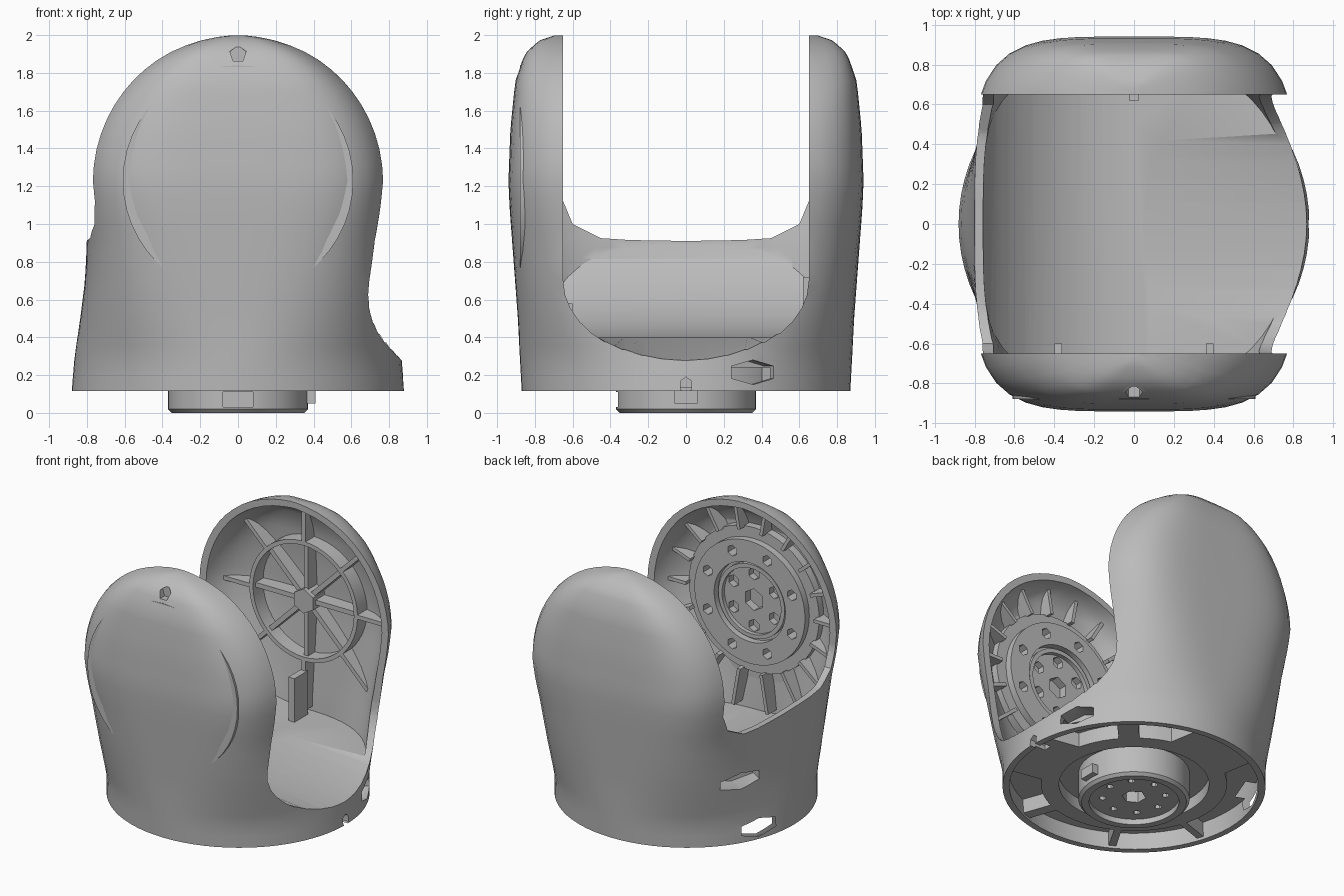
import bpy, bmesh
from math import sin, cos, pi, radians
from mathutils import Matrix, Vector

if "Cube" in bpy.data.objects:
    bpy.data.objects.remove(bpy.data.objects["Cube"])

grey = bpy.data.materials.new("matte_grey")
grey.use_nodes = True
grey.diffuse_color = (0.5, 0.5, 0.5, 1)
grey.node_tree.nodes["Principled BSDF"].inputs["Base Color"].default_value = (0.5, 0.5, 0.5, 1)

AXIS = 1.23   # height of the pivot axis through both ears
DOME = 0.77   # radius of the ear tops
WALL = 0.045
TROUGH = 0.83  # radius of the curved floor about the pivot axis


def finish(bm, name):
    bmesh.ops.recalc_face_normals(bm, faces=bm.faces)
    mesh = bpy.data.meshes.new(name)
    bm.to_mesh(mesh)
    bm.free()
    mesh.materials.append(grey)
    ob = bpy.data.objects.new(name, mesh)
    bpy.context.scene.collection.objects.link(ob)
    return ob


def activate(ob):
    bpy.ops.object.select_all(action="DESELECT")
    ob.select_set(True)
    bpy.context.view_layer.objects.active = ob


def combine(ob, tools, operation="DIFFERENCE"):
    activate(ob)
    for tool in tools:
        mod = ob.modifiers.new("cut", "BOOLEAN")
        mod.operation, mod.solver, mod.object = operation, "EXACT", tool
        mod.use_self = operation == "INTERSECT"
        bpy.ops.object.modifier_apply(modifier=mod.name)
    for tool in tools:
        bpy.data.objects.remove(tool)
    return ob


def smooth(ob, angle=32):
    activate(ob)
    bpy.ops.object.shade_smooth_by_angle(angle=radians(angle))


def lookup(table, z):
    for low, high in zip(table, table[1:]):
        if z <= high[0]:
            f = max(0, (z - low[0]) / (high[0] - low[0]))
            return [p + (q - p) * f for p, q in zip(low[1:], high[1:])]
    return table[-1][1:]


# Height, half width, half depth and squareness of the body sections
SECTIONS = [(0.12, 0.88, 0.87, 2), (0.3, 0.865, 0.88, 2.05), (0.5, 0.835, 0.89, 2.5),
            (0.7, 0.81, 0.905, 3), (0.9, 0.8, 0.92, 3.5), (1.1, 0.81, 0.935, 4),
            (1.23, 0.815, 0.94, 4.2), (1.5, 0.815, 0.93, 4.2), (1.75, 0.815, 0.905, 4.4),
            (1.9, 0.815, 0.855, 4.8), (1.97, 0.815, 0.78, 5), (2.0, 0.815, 0.69, 5)]


def body_solid(name, bottom, top, inset=0.0, sides=72):
    rows = []
    steps = 14
    for i in range(steps + 1):
        z = bottom + (min(top, AXIS) - bottom) * i / steps
        rows.append((z, *lookup(SECTIONS, z)))
    if top > AXIS:
        for i in range(1, 15):
            t = radians(87) * i / 14
            a, d, n = lookup(SECTIONS, AXIS + DOME * sin(t))
            rows.append((AXIS + (DOME - inset) * sin(t), (a - inset) * cos(t) + inset, d, n))
    bm = bmesh.new()
    rings = []
    for z, a, d, n in rows:
        loop = []
        for k in range(sides):
            c, s = cos(2 * pi * k / sides), sin(2 * pi * k / sides)
            r = (abs(c) ** n + abs(s) ** n) ** (-1 / n)
            loop.append(bm.verts.new(((a - inset) * c * r, (d - inset) * s * r, z)))
        rings.append(loop)
    for lo, hi in zip(rings, rings[1:]):
        for k in range(sides):
            j = (k + 1) % sides
            bm.faces.new((lo[k], lo[j], hi[j], hi[k]))
    bm.faces.new(rings[0])
    bm.faces.new(rings[-1])
    return finish(bm, name)


def opening(name, profile, x_in, x_out, floor):
    """Cutter drawn side-on and run along x, kept above the floor at its inner end."""
    bm = bmesh.new()
    inner = [bm.verts.new((x_in, y, max(z, floor))) for y, z in profile]
    outer = [bm.verts.new((x_out, y, z)) for y, z in profile]
    bm.faces.new(inner)
    bm.faces.new(outer)
    for k in range(len(profile)):
        j = k - 1
        bm.faces.new((inner[j], inner[k], outer[k], outer[j]))
    return finish(bm, name)


def box(name, lo, hi):
    lo, hi = Vector(lo), Vector(hi)
    bm = bmesh.new()
    bmesh.ops.create_cube(bm, size=1, matrix=Matrix.Translation((lo + hi) / 2)
                          @ Matrix.Diagonal((*(hi - lo), 1)))
    return finish(bm, name)


def cylinder(name, radius, lo, hi, axis="Z", x=0, other=None, sides=48, tip=None):
    """Cylinder from lo to hi along y (centred on the pivot) or along z."""
    if axis == "Y":
        z = AXIS if other is None else other
        place = Matrix.Translation((x, (lo + hi) / 2, z)) @ Matrix.Rotation(pi / 2, 4, "X")
    else:
        place = Matrix.Translation((x, other or 0, (lo + hi) / 2))
    bm = bmesh.new()
    bmesh.ops.create_cone(bm, cap_ends=True, segments=sides, radius1=tip or radius,
                          radius2=radius, depth=hi - lo, matrix=place)
    return finish(bm, name)


def ring(name, outer, inner, lo, hi, axis="Z"):
    return combine(cylinder(name, outer, lo, hi, axis),
                   [cylinder("bore", inner, lo - 0.1, hi + 0.1, axis)])


def ribs(name, count, r_in, r_out, lo, hi, thick, axis="Z", start=0.0):
    bm = bmesh.new()
    mid = (lo + hi) / 2
    origin = Vector((0, mid, AXIS)) if axis == "Y" else Vector((0, 0, mid))
    size = (r_out - r_in, hi - lo, thick) if axis == "Y" else (r_out - r_in, thick, hi - lo)
    for k in range(count):
        place = (Matrix.Translation(origin) @ Matrix.Rotation(start + 2 * pi * k / count, 4, axis)
                 @ Matrix.Translation(((r_in + r_out) / 2, 0, 0)) @ Matrix.Diagonal((*size, 1)))
        bmesh.ops.create_cube(bm, size=1, matrix=place)
    return finish(bm, name)


def slot(angle, z, length, height):
    """Long six-sided cutter through the wall."""
    bm = bmesh.new()
    place = (Matrix.Rotation(radians(angle), 4, "Z") @ Matrix.Translation((0.87, 0, z))
             @ Matrix.Diagonal((1, length, height, 1)) @ Matrix.Rotation(pi / 2, 4, "Y")
             @ Matrix.Rotation(pi / 2, 4, "Z"))
    bmesh.ops.create_cone(bm, cap_ends=True, segments=6, radius1=0.5, radius2=0.5,
                          depth=0.24, matrix=place)
    return finish(bm, "slot_cutter")


def clip(ob):
    return combine(ob, [body_solid("clip_volume", 0.13, 2, 0.025)], "INTERSECT")


def web_cutters():
    """Thin and wide webs left standing between the underside pockets."""
    webs = ((198, 0.05), (240, 0.05), (290, 0.08), (350, 0.5), (47, 0.14), (100, 0.55))
    return [ribs("web", 1, 0.5, 1.1, 0.05, 0.95, width, start=radians(angle))
            for angle, width in webs]


# Cavity above the floor, with a curved trough on the high side
trough_fill = combine(box("trough_fill", (-1, -1, 0.3), (0, 1, AXIS)),
                      [cylinder("trough", TROUGH, -1.1, 1.1, "Y", sides=96)])
upper = combine(body_solid("upper_cavity", 0.4, 2, WALL), [trough_fill])

# Underside pockets between the webs, deeper below the trough
deep = combine(body_solid("deep_pockets", 0.08, 0.8, WALL),
               [cylinder("trough_back", TROUGH + WALL, -1.1, 1.1, "Y", sides=96),
                box("half", (-0.05, -1, 0), (1, 1, 1)),
                cylinder("core", 0.62, 0, 1)] + web_cutters())
shallow = combine(body_solid("shallow_pockets", 0.07, 0.24, WALL),
                  [cylinder("core", 0.62, 0, 1)] + web_cutters())

# Outer shell: hollow body, two ears, low side opening and high side opening
low_side = [(0.65 * sin(radians(t)), 0.7 - 0.435 * cos(radians(t))) for t in range(-90, 91, 10)]
half = [(0.65, 1.12), (0.6, 1.0), (0.45, 0.925), (0.3, 0.915)]
high_side = [(-y, z) for y, z in half] + [(0, 0.91)] + half[::-1]
lid = [(0.65, 2.2), (-0.65, 2.2)]
shell = body_solid("yoke_shell", 0.115, 2)
combine(shell, [upper, deep, shallow,
                body_solid("underside_recess", 0.0, 0.135, WALL),
                cylinder("hub_groove", 0.5, 0.05, 0.22),
                opening("high_opening", high_side + lid, 0.6, -1.2, 0),
                opening("low_opening", low_side + lid, 0.02, 0.95, 0.405),
                slot(24, 0.215, 0.28, 0.13), slot(149, 0.58, 0.36, 0.12),
                slot(159, 0.2, 0.32, 0.13), slot(0, 0.145, 0.07, 0.09),
                cylinder("notch", 0.045, -1, -0.815, "Y", other=1.9, sides=5)])
smooth(shell)

# Front ear: bolted mounting disc with stiffening ribs
smooth(cylinder("front_backing_plate", 0.61, -0.878, -0.85, "Y"))
mount = cylinder("front_mount_disc", 0.45, -0.87, -0.74, "Y")
holes = [cylinder("recess", 0.29, -0.79, -0.7, "Y"),
         cylinder("shaft_hole", 0.08, -0.85, -0.7, "Y", sides=6)]
for count, reach, size in ((8, 0.37, 0.04), (6, 0.19, 0.045)):
    for k in range(count):
        t = 2 * pi * (k + 0.5) / count
        holes.append(cylinder("bolt_hole", size, -0.84, -0.7, "Y", reach * cos(t),
                              AXIS + reach * sin(t), sides=6))
smooth(combine(mount, holes))
smooth(ring("front_mount_step", 0.53, 0.44, -0.87, -0.79, "Y"))
smooth(ring("front_inner_collar", 0.27, 0.24, -0.8, -0.76, "Y"))
clip(ribs("front_ear_ribs", 18, 0.52, 0.8, -0.93, -0.74, 0.025, "Y"))

# Back ear: spoked ring with a six-sided boss
smooth(ring("back_ear_ring", 0.44, 0.41, 0.76, 0.895, "Y"))
clip(ribs("back_ear_spokes", 8, 0.05, 0.42, 0.79, 0.92, 0.035, "Y"))
clip(ribs("back_ear_outer_ribs", 8, 0.43, 0.8, 0.76, 0.93, 0.03, "Y"))
cylinder("back_ear_boss", 0.09, 0.76, 0.895, "Y", sides=6)

# Small brackets joining the ears to the floor
box("back_bracket", (-0.025, 0.62, 0.39), (0.025, 0.78, 0.72))
for side in (-1, 1):
    box("front_bracket", (side * 0.38 - 0.02, -0.75, 0.36), (side * 0.38 + 0.02, -0.6, 0.58))

# Underside: round foot with a recessed face, screw holes and key
foot = cylinder("foot_hub", 0.37, 0.02, 0.27)
cuts = [cylinder("face_recess", 0.3, -0.1, 0.04), cylinder("centre_hole", 0.08, -0.1, 0.12, sides=6)]
for k in range(8):
    t = pi * k / 4
    cuts.append(cylinder("screw_hole", 0.025, -0.1, 0.1, "Z", 0.21 * cos(t), 0.21 * sin(t), sides=6))
cuts.append(ribs("key_notch", 1, 0.32, 0.5, 0.03, 0.11, 0.16, start=-pi / 2))
smooth(combine(foot, cuts))
smooth(combine(cylinder("foot_lip", 0.37, 0.0, 0.02, tip=0.35),
               [cylinder("lip_bore", 0.3, -0.1, 0.1)]))
ribs("foot_key", 1, 0.34, 0.41, 0.05, 0.12, 0.12)
